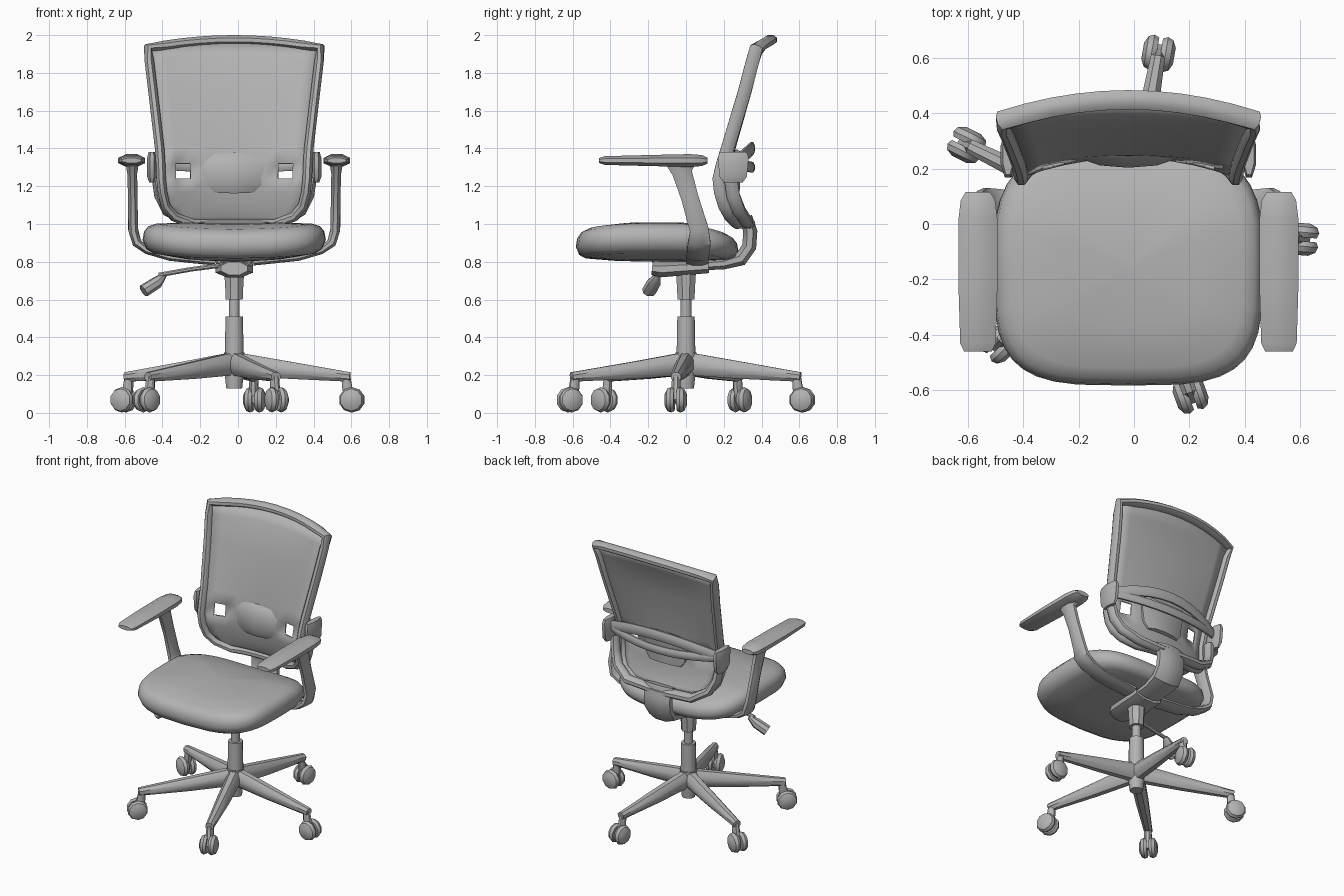
import bpy
import bmesh
from math import sin, cos, pi, radians, copysign
from mathutils import Vector

if "Cube" in bpy.data.objects:
    bpy.data.objects.remove(bpy.data.objects["Cube"], do_unlink=True)

grey = bpy.data.materials.new("plain grey")
grey.use_nodes = True
grey.diffuse_color = (0.45, 0.45, 0.45, 1)
grey.node_tree.nodes["Principled BSDF"].inputs["Base Color"].default_value = grey.diffuse_color

CX = -0.02  # the chair's own centre line
Y_AXIS, Z_AXIS = Vector((0, 1, 0)), Vector((0, 0, 1))


def finish(name, bm, sharp=40):
    """Turn a bmesh into a smooth shaded object with sharp creases."""
    bmesh.ops.recalc_face_normals(bm, faces=bm.faces[:])
    for face in bm.faces:
        face.smooth = True
    for edge in bm.edges:
        edge.smooth = edge.calc_face_angle(0) < radians(sharp)
    mesh = bpy.data.meshes.new(name)
    bm.to_mesh(mesh)
    bm.free()
    mesh.materials.append(grey)
    obj = bpy.data.objects.new(name, mesh)
    bpy.context.collection.objects.link(obj)
    return obj


def loft(name, rings, closed=False, sharp=40):
    """Skin a list of point rings, capping the ends unless closed."""
    bm = bmesh.new()
    rows = [[bm.verts.new(p) for p in ring] for ring in rings]
    n = len(rows[0])
    pairs = list(zip(rows, rows[1:]))
    if closed:
        pairs.append((rows[-1], rows[0]))
    else:
        bm.faces.new(rows[0])
        bm.faces.new(rows[-1])
    for low, high in pairs:
        for k in range(n):
            j = (k + 1) % n
            bm.faces.new((low[k], low[j], high[j], high[k]))
    return finish(name, bm, sharp)


def tube(name, path, sizes, sides=8, ref=Z_AXIS, closed=False):
    """Sweep a polygon along a path; sizes are half width and half depth along ref."""
    path = [Vector(p) for p in path]
    if isinstance(sizes, tuple):
        sizes = [sizes] * len(path)
    last, rings = len(path) - 1, []
    for i, (p, (a, b)) in enumerate(zip(path, sizes)):
        before = path[i - 1] if closed or i else p
        after = path[(i + 1) % len(path)] if closed or i < last else p
        t = (after - before).normalized()
        side = t.cross(ref).normalized()
        up = side.cross(t)
        angles = [2 * pi * (k + 0.5) / sides for k in range(sides)]
        grow = 1 / cos(pi / sides)
        rings.append([p + side * (a * grow * cos(w)) + up * (b * grow * sin(w)) for w in angles])
    return loft(name, rings, closed)


# Five legged base with twin wheel casters
def polar(angle, r, z, shift=0):
    c, s = cos(radians(angle)), sin(radians(angle))
    return Vector((CX + r * c - shift * s, r * s + shift * c, z))


LEGS = ((80, 0.625), (154, 0.65), (223, 0.635), (290, 0.655), (355, 0.625))
for i, (ang, reach) in enumerate(LEGS):
    tube(f"base_leg_{i}", [polar(ang, 0.01, 0.26), polar(ang, 0.3, 0.225), polar(ang, reach - 0.01, 0.19)],
         [(0.045, 0.06), (0.04, 0.045), (0.026, 0.025)])
    tube(f"caster_stem_{i}",
         [polar(ang, reach - 0.03, 0.19), polar(ang, reach - 0.025, 0.135), polar(ang, reach, 0.06)],
         [(0.022, 0.022), (0.026, 0.024), (0.035, 0.02)], ref=polar(ang + 90, 1, 0))
    for side, label in ((-1, "a"), (1, "b")):
        tube(f"caster_wheel_{i}{label}",
             [polar(ang, reach, 0.069, side * d) for d in (0.007, 0.025, 0.045, 0.058)],
             [(r, r) for r in (0.056, 0.064, 0.056, 0.03)], sides=10)


# Gas column and tilt mechanism
def column(name, profile, sides=12):
    tube(name, [(CX, 0, z) for z, r in profile], [(r, r) for z, r in profile], sides, Y_AXIS)


column("base_hub", [(0.13, 0.042), (0.2, 0.05), (0.32, 0.055)])
column("column_sleeve", [(0.3, 0.05), (0.51, 0.046)])
column("column_piston", [(0.5, 0.028), (0.64, 0.028)])
column("column_socket", [(0.6, 0.045), (0.67, 0.048), (0.78, 0.055)], 8)
tube("tilt_mechanism", [(CX, y, z) for y, z in ((-0.18, 0.765), (-0.13, 0.76), (0.12, 0.775))],
     [(0.07, 0.035), (0.1, 0.042), (0.1, 0.035)])

# Curved spine joining the seat to the foot of the backrest
spine = ((0, 0.775), (0.2, 0.79), (0.29, 0.815), (0.335, 0.88), (0.34, 0.96), (0.32, 1.04))
tube("back_spine", [(CX, y, z) for y, z in spine],
     [(0.08, 0.025), (0.09, 0.03)] + [(0.1, 0.038)] * 3 + [(0.11, 0.03)],
     ref=Vector((0, -1, 0.9)))

# Height lever
tube("lever_rod", [(-0.06, -0.14, 0.785), (-0.25, -0.16, 0.76), (-0.42, -0.165, 0.73)], (0.012, 0.012))
tube("lever_handle", [(-0.39, -0.15, 0.73), (-0.43, -0.17, 0.69), (-0.5, -0.195, 0.645)],
     [(0.014, 0.014), (0.036, 0.03), (0.036, 0.032)])


# Seat cushion: stacked rounded outlines, the top falling away at front and back
def seat_ring(scale, height, count=36):
    ring = []
    for k in range(count):
        c, s = cos(2 * pi * k / count), sin(2 * pi * k / count)
        x = scale * 0.485 * copysign(abs(c) ** 0.55, c)
        y = scale * 0.43 * copysign(abs(s) ** 0.55, s) - 0.153
        x *= 1 - 0.12 * max(0, y)
        fall = 0.18 * max(0, y) + 0.04 * max(0, -y - 0.3)
        z = height + 0.03 * (x / 0.48) ** 2 - fall * (height - 0.76) / 0.24
        ring.append((CX + x, y, z))
    return ring


loft("seat_cushion", [seat_ring(s, z) for s, z in (
    (0.05, 0.8), (0.5, 0.805), (0.88, 0.82), (0.96, 0.84), (1, 0.885),
    (0.985, 0.93), (0.94, 0.96), (0.85, 0.98), (0.5, 1), (0.05, 1.005))], sharp=50)

# Armrests
for s, label in ((1, "left"), (-1, "right")):
    post = ((0.1, 0.06, 0.8), (0.34, 0.06, 0.825), (0.46, 0.065, 0.86), (0.515, 0.07, 0.9),
            (0.535, 0.07, 0.97), (0.537, 0.02, 1.14), (0.54, -0.02, 1.27), (0.54, -0.025, 1.32))
    tube(f"arm_post_{label}", [(CX + s * x, y, z) for x, y, z in post],
         [(0.02, 0.06)] * 3 + [(0.025, 0.06), (0.026, 0.05), (0.025, 0.046), (0.026, 0.052), (0.034, 0.08)],
         ref=Y_AXIS)
    pad = ((-0.46, 0.05, 0.013), (-0.43, 0.064, 0.023), (-0.2, 0.071, 0.029),
           (0.02, 0.07, 0.034), (0.085, 0.062, 0.029), (0.115, 0.045, 0.015))
    tube(f"arm_pad_{label}", [(CX + s * 0.543, y, 1.336) for y, a, b in pad],
         [(a, b) for y, a, b in pad])

# Backrest shape: height, half width, edge depth, bow
STATIONS = ((1, 0.22, 0.275, 0.03), (1.04, 0.32, 0.238, 0.045), (1.1, 0.365, 0.205, 0.06),
            (1.17, 0.38, 0.183, 0.07), (1.24, 0.387, 0.175, 0.07), (1.32, 0.39, 0.195, 0.055),
            (1.4, 0.395, 0.22, 0.035), (1.7, 0.43, 0.31, 0.03), (1.86, 0.449, 0.352, 0.035),
            (1.93, 0.457, 0.373, 0.075))
COLS = [k / 5 - 1 for k in range(11)]


def back_point(u, station):
    z, w, y, bow = station
    curve = 1 - u * u
    crown = 0.045 * curve * max(0, (z - 1.7) / 0.23)
    return Vector((CX + u * w, y + bow * curve, z + crown))


# Thin back panel with two openings beside the lumbar pad
bm = bmesh.new()
grid = [[bm.verts.new(back_point(u, st)) for u in COLS] for st in STATIONS]
for r in range(len(grid) - 1):
    for c in range(len(COLS) - 1):
        if STATIONS[r][0] == 1.24 and c in (1, 8):
            continue
        bm.faces.new((grid[r][c], grid[r][c + 1], grid[r + 1][c + 1], grid[r + 1][c]))
panel = finish("back_panel", bm)
solid = panel.modifiers.new("thickness", "SOLIDIFY")
solid.thickness = 0.015
solid.offset = 0

# Frame around the panel
outline = [back_point(-1, st) for st in STATIONS]
outline += [back_point(u, STATIONS[-1]) for u in COLS[1:-1]]
outline += [back_point(1, st) for st in reversed(STATIONS)]
outline += [back_point(u, STATIONS[0]) for u in reversed(COLS[1:-1])]
tube("back_frame", outline, (0.025, 0.035), ref=Y_AXIS, closed=True)

# Yoke behind the lower frame, rising from the spine to the side brackets
half_yoke = ((0.41, 0.235, 1.25), (0.395, 0.25, 1.15), (0.355, 0.28, 1.07), (0.25, 0.32, 1.01))
yoke = [(CX - x, y, z) for x, y, z in half_yoke] + [(CX, 0.33, 1)]
yoke += [(CX + x, y, z) for x, y, z in reversed(half_yoke)]
tube("back_yoke", yoke, (0.028, 0.035), ref=Y_AXIS)

# Lumbar pad, rear straps and side brackets
lumbar = ((0.255, 1.17, 0.12, 0.03), (0.245, 1.21, 0.15, 0.04), (0.245, 1.31, 0.165, 0.04),
          (0.265, 1.36, 0.17, 0.03), (0.28, 1.39, 0.15, 0.012))
tube("lumbar_pad", [(CX, y, z) for y, z, a, b in lumbar], [(a, b) for y, z, a, b in lumbar],
     sides=10, ref=Y_AXIS)
for name, rise, half in (("upper_strap", 0.08, 0.035), ("lower_strap", -0.02, 0.028)):
    tube(name, [(CX + 0.43 * u, 0.26 + 0.09 * (1 - u * u), 1.32 + rise * (1 - u * u)) for u in COLS],
         (0.015, half))
for s, label in ((1, "left"), (-1, "right")):
    tube(f"strap_bracket_{label}", [(CX + s * 0.435, 0.25, z) for z in (1.22, 1.25, 1.35, 1.38)],
         [(0.015, 0.05), (0.026, 0.072), (0.026, 0.082), (0.018, 0.072)], ref=Y_AXIS)
